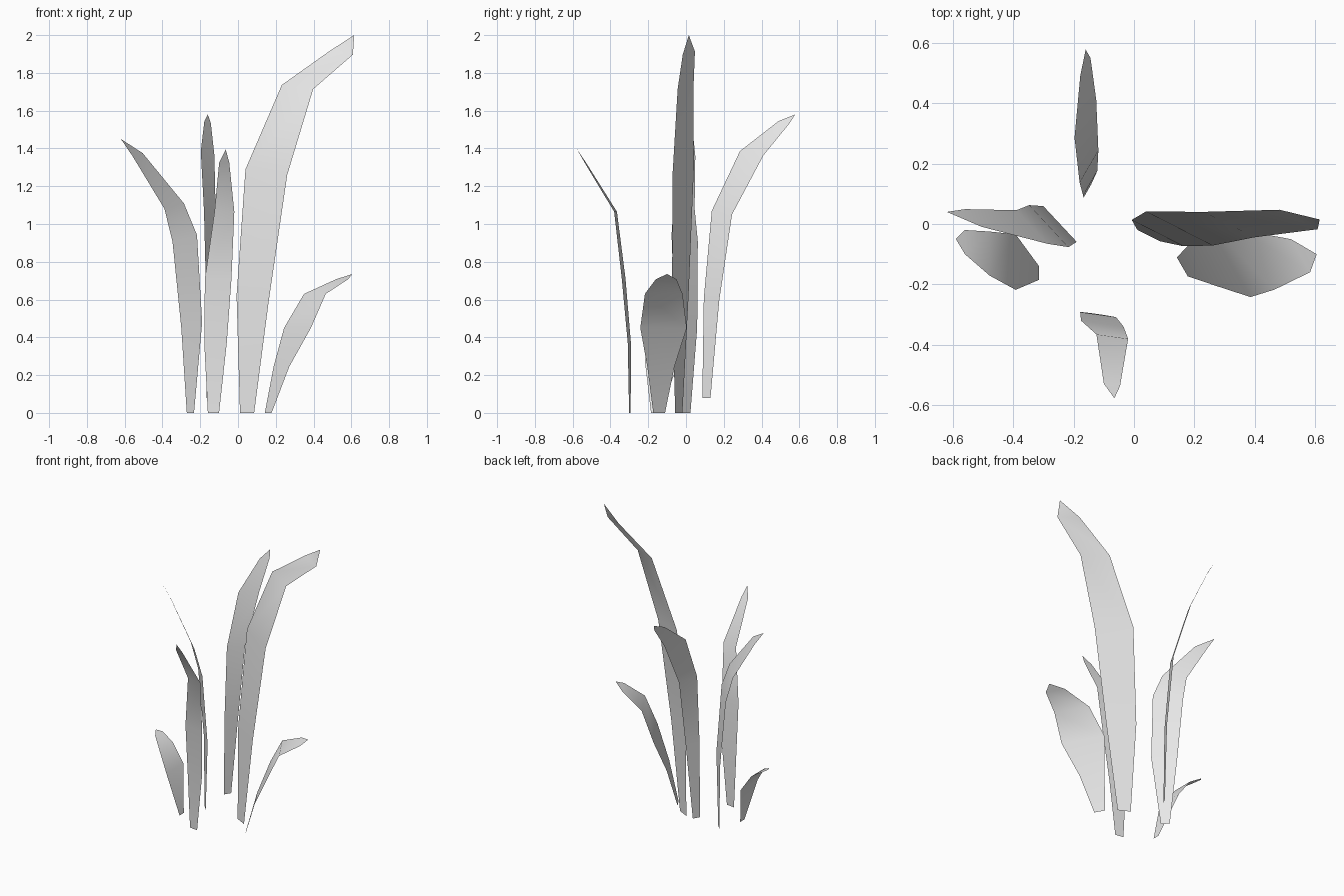
import bpy
import bmesh
from math import cos, sin, radians
from mathutils import Vector

old = bpy.data.objects.get("Cube")
if old:
    bpy.data.objects.remove(old, do_unlink=True)

# Single plain grey for every blade
grey = bpy.data.materials.new("plain_grey")
grey.use_nodes = True
colour = (0.8, 0.8, 0.8, 1.0)
grey.diffuse_color = colour
for node in grey.node_tree.nodes:
    if node.type == 'BSDF_PRINCIPLED':
        node.inputs["Base Color"].default_value = colour


def blade(name, heading, slant, spine, tip):
    """Bent leaf sheet: each spine row is (x, y, z, half width).

    heading turns the width direction about z, slant tips it up or down.
    """
    angle = radians(heading)
    across = Vector((cos(angle), sin(angle), slant))
    bm = bmesh.new()
    rows = []
    for index, (x, y, z, half) in enumerate(spine):
        centre = Vector((x, y, z))
        side = across * half
        if index == 0:
            side.z = 0.0  # the foot is cut level
        rows.append([bm.verts.new(centre - side), bm.verts.new(centre + side)])
    for lower, upper in zip(rows, rows[1:]):
        bm.faces.new((lower[0], lower[1], upper[1], upper[0]))
    # Pointed end
    bm.faces.new((rows[-1][0], rows[-1][1], bm.verts.new(tip)))
    for face in bm.faces:
        face.smooth = True
    mesh = bpy.data.meshes.new(name)
    bm.to_mesh(mesh)
    bm.free()
    mesh.materials.append(grey)
    leaf = bpy.data.objects.new(name, mesh)
    bpy.context.collection.objects.link(leaf)
    return leaf


# Tall blade arching to the left
blade("tall_blade", -27, -0.12,
      [(.048, -.038, 0, .042), (.078, -.03, .61, .096), (.15, -.015, 1.275, .124),
       (.315, -.002, 1.725, .093), (.545, .015, 1.905, .071)],
      (.615, .015, 2))

# Medium blade arching to the right
blade("right_blade", -47, 0.18,
      [(-.252, .003, 0, .028), (-.245, 0, .465, .081), (-.282, -.007, .925, .095),
       (-.338, -.01, 1.095, .076), (-.532, .02, 1.368, .04)],
      (-.62, .04, 1.45))

# Narrow blade arching to the front
blade("front_blade", -8, 0,
      [(-.13, -.297, 0, .03), (-.119, -.3, .37, .06), (-.105, -.33, .71, .071),
       (-.072, -.373, 1.065, .053), (-.073, -.533, 1.325, .027)],
      (-.065, -.577, 1.395))

# Narrow blade arching to the back, with a raised foot
blade("back_blade", 60, -0.15,
      [(-.155, .108, .08, .025), (-.145, .135, .6, .047), (-.149, .19, 1.06, .062),
       (-.161, .348, 1.375, .072), (-.161, .52, 1.54, .034)],
      (-.16, .578, 1.58))

# Short broad blades low on each side
blade("short_left_blade", -60, 0,
      [(.16, -.142, 0, .036), (.23, -.133, .245, .083), (.315, -.119, .45, .142),
       (.407, -.118, .63, .115), (.552, -.105, .708, .063)],
      (.605, -.1, .735))
blade("short_right_blade", -90, 0,
      [(-.315, -.162, 0, .023), (-.392, -.126, .28, .092), (-.478, -.098, .4, .073),
       (-.56, -.06, .45, .04)],
      (-.59, -.05, .467))
